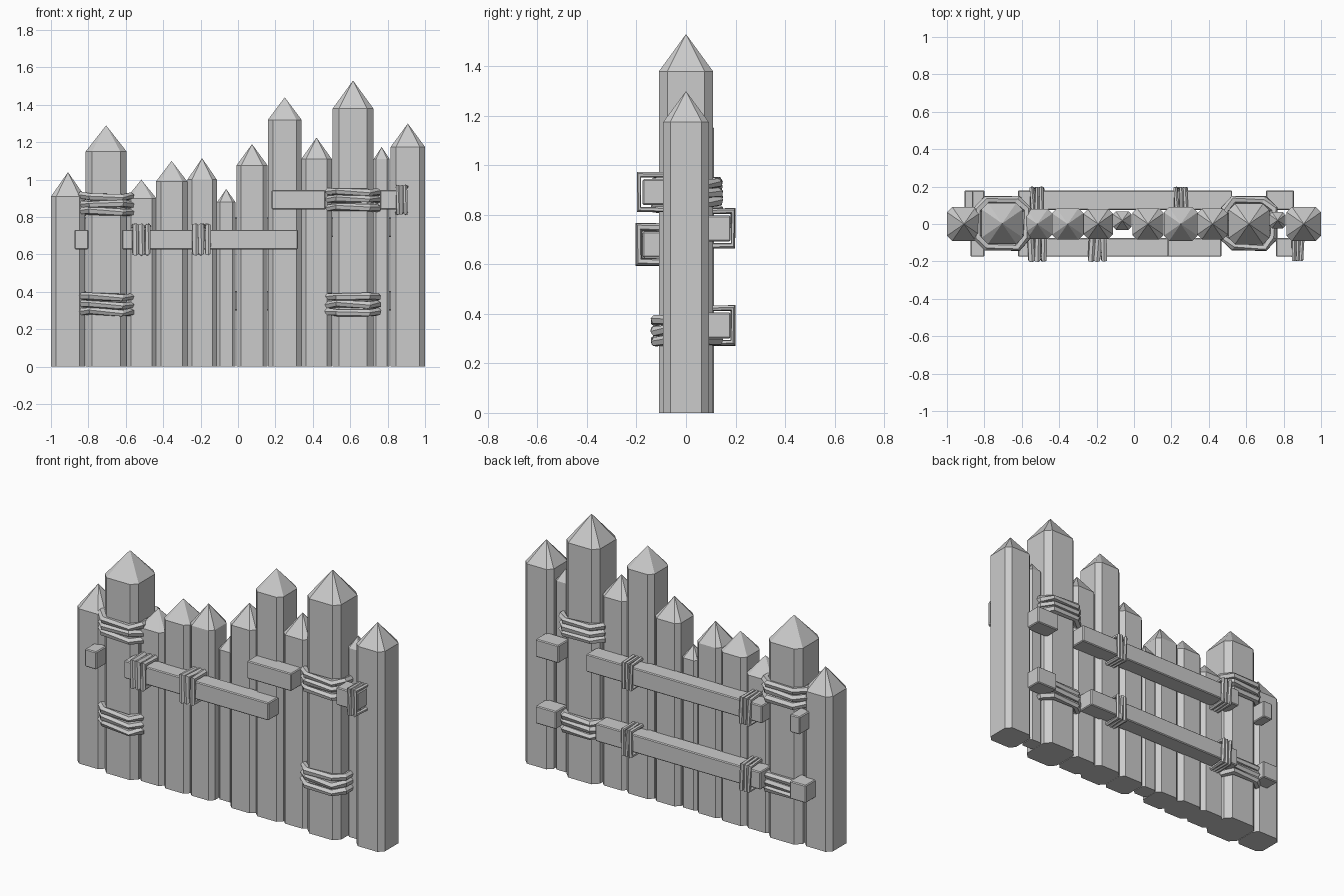
import bpy, bmesh, math, random
from mathutils import Vector

if "Cube" in bpy.data.objects:
    bpy.data.objects.remove(bpy.data.objects["Cube"])

random.seed(4)
wood = bpy.data.materials.new("weathered grey")
wood.diffuse_color = (0.6, 0.6, 0.6, 1)
wood.use_nodes = True
wood.node_tree.nodes["Principled BSDF"].inputs["Base Color"].default_value = wood.diffuse_color


def finish(bm, name):
    bmesh.ops.recalc_face_normals(bm, faces=bm.faces)
    mesh = bpy.data.meshes.new(name)
    bm.to_mesh(mesh)
    bm.free()
    mesh.materials.append(wood)
    obj = bpy.data.objects.new(name, mesh)
    bpy.context.collection.objects.link(obj)
    return obj


def stake(name, x, y, half, shoulder, tip):
    """Chamfered square post with a pointed top."""
    bm = bmesh.new()
    f = half * 0.69
    outline = [(f, -half), (half, -f), (half, f), (f, half),
               (-f, half), (-half, f), (-half, -f), (-f, -half)]
    low = [bm.verts.new((x + a, y + b, 0)) for a, b in outline]
    top = [bm.verts.new((x + a, y + b, shoulder)) for a, b in outline]
    apex = bm.verts.new((x, y, tip))
    bm.faces.new(low[::-1])
    for i in range(8):
        j = (i + 1) % 8
        bm.faces.new((low[i], low[j], top[j], top[i]))
        bm.faces.new((top[i], top[j], apex))
    finish(bm, name)


def beam(name, x0, x1, y0, y1, z, half=0.052):
    """Rail piece with slightly eased edges."""
    bm = bmesh.new()
    bmesh.ops.create_cube(bm, size=1)
    for v in bm.verts:
        v.co = ((x0 + x1) / 2 + v.co.x * (x1 - x0),
                (y0 + y1) / 2 + v.co.y * (y1 - y0), z + v.co.z * 2 * half)
    bmesh.ops.bevel(bm, geom=bm.edges[:], offset=0.005, segments=1, affect='EDGES')
    finish(bm, name)


def rope(bm, path, axis, r, sides=6):
    """Closed twisted strand along a convex loop of points."""
    centre = sum(path, Vector()) / len(path)
    rings = []
    for i, p in enumerate(path):
        out = (p - centre).normalized()
        turn = 0.35 * (i % 2) + random.uniform(-0.2, 0.2)
        rr = r * random.uniform(0.9, 1.08)
        rings.append([bm.verts.new(p + rr * (
            math.cos(turn + k * math.tau / sides) * out * 1.15 +
            math.sin(turn + k * math.tau / sides) * axis)) for k in range(sides)])
    for i, a in enumerate(rings):
        b = rings[(i + 1) % len(rings)]
        for k in range(sides):
            m = (k + 1) % sides
            bm.faces.new((a[k], a[m], b[m], b[k]))


def post_lashing(name, x, y, z):
    """Three horizontal strands round a thick post."""
    bm = bmesh.new()
    for n in (-1, 0, 1):
        pts = [(0.08, -0.126), (0.13, -0.075), (0.13, 0.075), (0.08, 0.126),
               (-0.08, 0.126), (-0.13, 0.075), (-0.13, -0.075), (-0.08, -0.126)]
        path = [Vector((x + a, y + b, z + n * 0.041 + random.uniform(-0.006, 0.006)))
                for a, b in pts]
        rope(bm, path, Vector((0, 0, 1)), 0.021)
    finish(bm, name)


def beam_lashing(name, x, z, side, pitch):
    """Three upright strands round a rail."""
    bm = bmesh.new()
    for n in (-1, 0, 1):
        pts = [(0.078, -0.07), (0.19, -0.07), (0.19, 0.07), (0.078, 0.07)]
        path = [Vector((x + n * pitch + random.uniform(-0.004, 0.004), side * b, z + c))
                for b, c in pts]
        rope(bm, path, Vector((1, 0, 0)), pitch * 0.54)
    finish(bm, name)


# Stakes: x, y, half width, shoulder height, tip height
stakes = [
    (-0.909, 0, 0.091, 0.91, 1.04), (-0.705, 0.003, 0.110, 1.15, 1.29),
    (-0.517, 0, 0.081, 0.90, 1.00), (-0.355, 0, 0.084, 0.99, 1.10),
    (-0.192, 0, 0.079, 1.00, 1.115), (-0.063, 0.018, 0.049, 0.88, 0.95),
    (0.075, 0, 0.084, 1.075, 1.19), (0.25, 0, 0.090, 1.32, 1.44),
    (0.42, 0, 0.082, 1.11, 1.225), (0.615, 0, 0.109, 1.38, 1.53),
    (0.768, 0.02, 0.043, 1.11, 1.175), (0.908, 0, 0.092, 1.175, 1.30)]
for i, s in enumerate(stakes):
    stake(f"stake_{i + 1}", *s)

# Rails, broken where the two thick posts stand
front_y, back_y = (-0.175, -0.075), (0.075, 0.18)
for name, x0, x1, y, z in [
        ("front_low_stub", -0.875, -0.80, front_y, 0.68),
        ("front_low_rail", -0.62, 0.32, front_y, 0.68),
        ("front_high_rail", 0.18, 0.468, front_y, 0.892),
        ("front_high_stub", 0.76, 0.90, front_y, 0.892),
        ("back_high_stub_left", -0.865, -0.80, back_y, 0.745),
        ("back_high_rail", -0.62, 0.525, back_y, 0.745),
        ("back_high_stub_right", 0.705, 0.855, back_y, 0.745),
        ("back_low_stub_left", -0.905, -0.80, back_y, 0.353),
        ("back_low_rail", -0.61, 0.465, back_y, 0.353),
        ("back_low_stub_right", 0.72, 0.855, back_y, 0.353)]:
    beam(name, x0, x1, y[0], y[1], z)

# Rope round the thick posts
for x, heights in ((-0.705, (0.87, 0.333)), (0.615, (0.892, 0.333))):
    for z in heights:
        post_lashing("post_lashing", x, 0.003, z)

# Rope round the rails
for x, z, side, pitch in [
        (-0.518, 0.68, -1, 0.033), (-0.195, 0.68, -1, 0.033), (0.875, 0.892, -1, 0.022),
        (-0.52, 0.745, 1, 0.024), (0.25, 0.745, 1, 0.024),
        (-0.52, 0.353, 1, 0.024), (0.25, 0.353, 1, 0.024)]:
    beam_lashing("rail_lashing", x, z, side, pitch)
